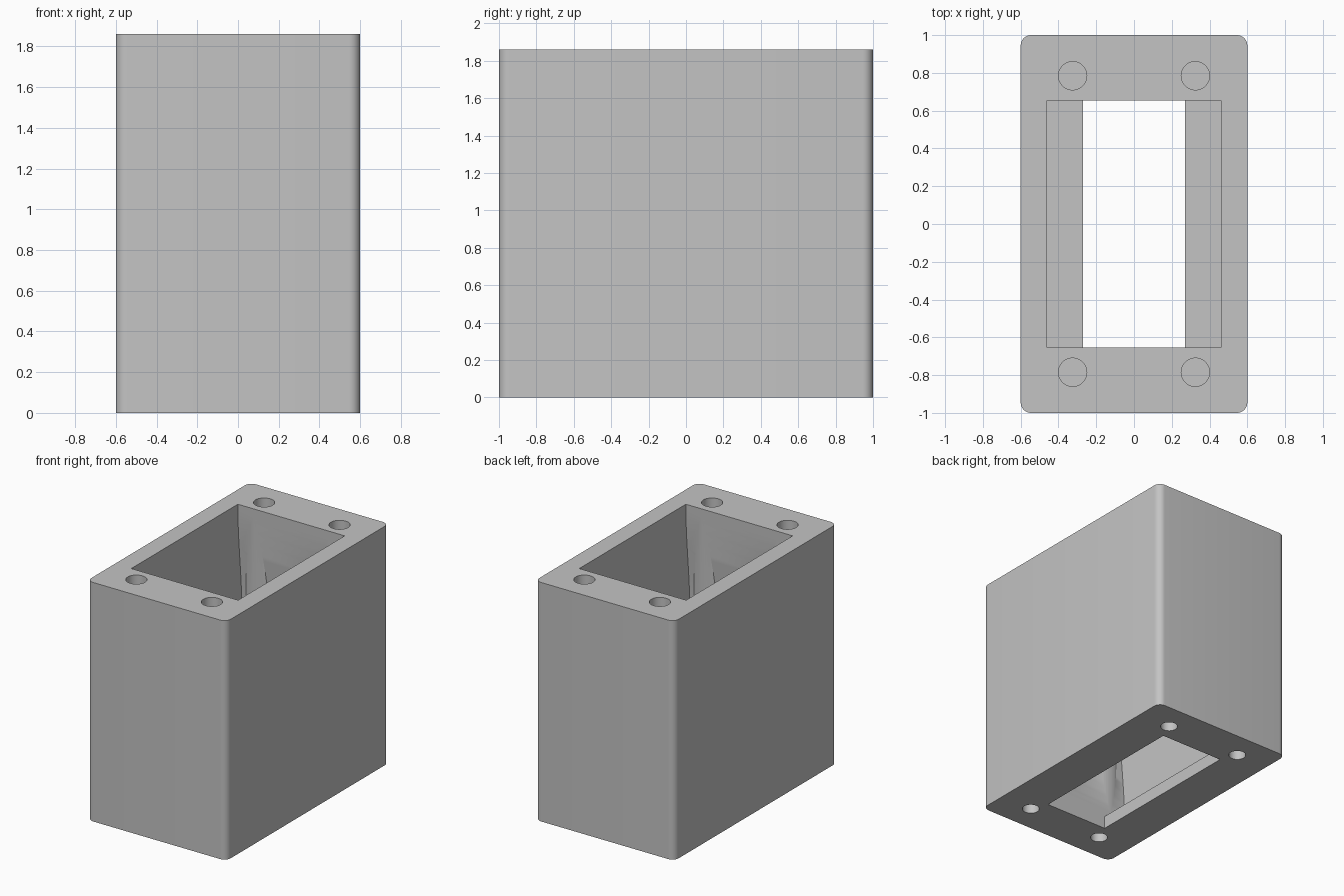
import bpy, bmesh
from math import sin, pi, radians

cube = bpy.data.objects.get("Cube")
if cube:
    bpy.data.objects.remove(cube, do_unlink=True)

HEIGHT, LEDGE = 1.86, 0.1
HALF_X, HALF_Y = 0.46, 0.655      # cavity half sizes
SCREW_X, SCREW_Y = 0.325, 0.785   # screw hole centres


def new_object(name, bm):
    bmesh.ops.recalc_face_normals(bm, faces=bm.faces)
    mesh = bpy.data.meshes.new(name)
    bm.to_mesh(mesh)
    bm.free()
    obj = bpy.data.objects.new(name, mesh)
    bpy.context.collection.objects.link(obj)
    return obj


def block(name, hx, hy, z0, z1, radius=0):
    bm = bmesh.new()
    bmesh.ops.create_cube(bm, size=1)
    for v in bm.verts:
        v.co = (v.co.x * 2 * hx, v.co.y * 2 * hy, z1 if v.co.z > 0 else z0)
    if radius:
        upright = [e for e in bm.edges
                   if abs(e.verts[0].co.z - e.verts[1].co.z) > 0.1]
        bmesh.ops.bevel(bm, geom=upright, offset=radius, segments=8,
                        profile=0.5, affect='EDGES')
    return new_object(name, bm)


def four_cylinders(name, radius, z0, z1):
    bm = bmesh.new()
    for sx in (-1, 1):
        for sy in (-1, 1):
            made = bmesh.ops.create_cone(
                bm, cap_ends=True, segments=48, radius1=radius,
                radius2=radius, depth=z1 - z0)
            bmesh.ops.translate(bm, verts=made["verts"],
                                vec=(sx * SCREW_X, sy * SCREW_Y, (z0 + z1) / 2))
    return new_object(name, bm)


def bowed_cavity(name, steps=40):
    # End walls swell gently outward at mid height
    side = []
    for i in range(steps + 1):
        t = i / steps
        side.append((HALF_Y + 0.05 * sin(pi * t) ** 2,
                     LEDGE + t * (HEIGHT - LEDGE)))
    side.append((HALF_Y, HEIGHT + 0.1))
    outline = side + [(-y, z) for y, z in reversed(side)]
    bm = bmesh.new()
    face = bm.faces.new([bm.verts.new((-HALF_X, y, z)) for y, z in outline])
    made = bmesh.ops.extrude_face_region(bm, geom=[face])
    verts = [g for g in made["geom"] if isinstance(g, bmesh.types.BMVert)]
    bmesh.ops.translate(bm, verts=verts, vec=(2 * HALF_X, 0, 0))
    return new_object(name, bm)


def cut(target, cutter):
    # Subtract the cutter, keep the result, drop the cutter
    cutter.hide_render = True
    mod = target.modifiers.new("cut", 'BOOLEAN')
    mod.operation, mod.solver, mod.object = 'DIFFERENCE', 'EXACT', cutter
    graph = bpy.context.evaluated_depsgraph_get()
    result = bpy.data.meshes.new_from_object(target.evaluated_get(graph))
    target.modifiers.clear()
    target.data = result
    bpy.data.objects.remove(cutter, do_unlink=True)


# Outer block with rounded upright edges
body = block("housing", 0.6, 1.0, 0, HEIGHT, 0.055)

# Cavity, leaving screw bosses standing in the bowed end walls
cavity = bowed_cavity("cavity_cutter")
cut(cavity, four_cylinders("boss_cutter", 0.1295, -0.2, HEIGHT + 0.3))
cut(body, cavity)

# Narrow slot through the floor, leaving a ledge on both long sides
cut(body, block("slot_cutter", 0.27, HALF_Y, -0.1, LEDGE + 0.1))

# Blind screw holes, wider on top
cut(body, four_cylinders("top_hole_cutter", 0.075, HEIGHT - 0.4, HEIGHT + 0.1))
cut(body, four_cylinders("bottom_hole_cutter", 0.062, -0.1, 0.4))

# Plain grey material
grey = bpy.data.materials.new("plain_grey")
grey.use_nodes = True
colour = (0.55, 0.55, 0.55, 1)
grey.diffuse_color = colour
grey.node_tree.nodes["Principled BSDF"].inputs["Base Color"].default_value = colour
body.data.materials.clear()
body.data.materials.append(grey)

# Smooth curves, sharp edges
bpy.ops.object.select_all(action='DESELECT')
body.select_set(True)
bpy.context.view_layer.objects.active = body
bpy.ops.object.shade_smooth_by_angle(angle=radians(30))
